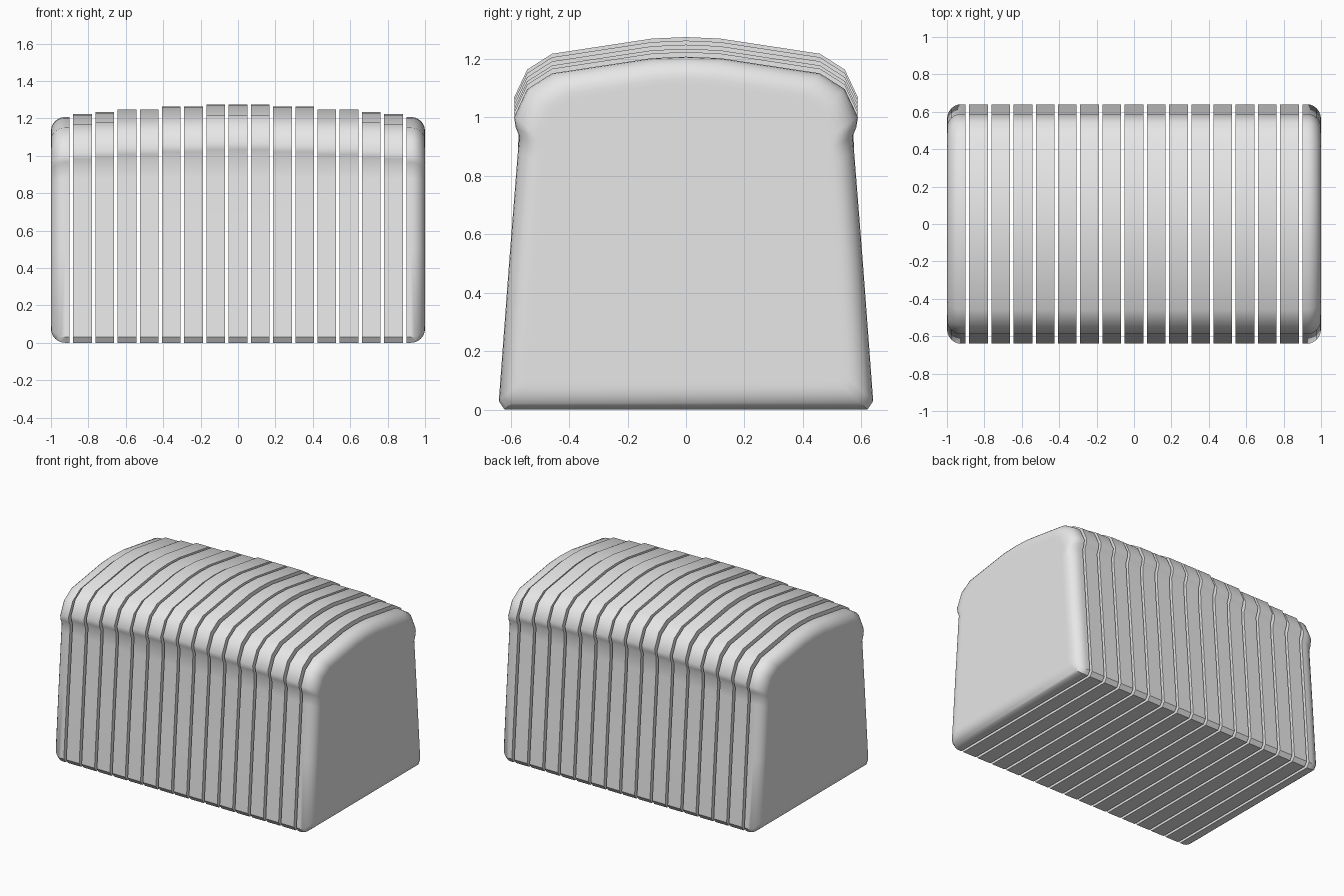
import bpy
import bmesh
from math import sin, cos, pi, radians

cube = bpy.data.objects.get("Cube")
if cube:
    bpy.data.objects.remove(cube)

# One plain colour for the whole loaf
grey = bpy.data.materials.new("plain_grey")
grey.use_nodes = True
colour = (0.8, 0.8, 0.8, 1)
grey.diffuse_color = colour
grey.node_tree.nodes["Principled BSDF"].inputs["Base Color"].default_value = colour

COUNT = 17
THICK = 0.1
PITCH = (2 - THICK) / (COUNT - 1)
ROUND = 0.075
MID_Z = 0.603

# Half cross-section of the shortest slice: wall, waist, bulge, domed crown
WALL = [(0.62, 0), (0.64, 0.03), (0.605, 0.5), (0.575, 0.88)]
CROWN = [(0.57, 0.935), (0.582, 0.965), (0.588, 1.0), (0.543, 1.096),
         (0.458, 1.15), (0.116, 1.202)]
# Rise of the crown, from the end slice to the middle one
RISE = [0, 0.016, 0.027, 0.041, 0.041, 0.055, 0.055, 0.067, 0.067]


def outline(rise):
    half = WALL + [(y, z + rise) for y, z in CROWN]
    return half + [(0, 1.207 + rise)] + [(-y, z) for y, z in reversed(half)]


def build_slice(name, rings, profile):
    """Loft the profile through (x, inset) rings and cap both ends."""
    bm = bmesh.new()
    loops = []
    for x, inset in rings:
        s = 1 - inset / MID_Z
        loops.append([bm.verts.new((x, y * s, MID_Z + (z - MID_Z) * s))
                      for y, z in profile])
    n = len(profile)
    for a, b in zip(loops, loops[1:]):
        for i in range(n):
            j = (i + 1) % n
            bm.faces.new((a[i], a[j], b[j], b[i]))
    bm.faces.new(loops[0])
    bm.faces.new(loops[-1])
    bmesh.ops.recalc_face_normals(bm, faces=bm.faces)
    mesh = bpy.data.meshes.new(name)
    bm.to_mesh(mesh)
    bm.free()
    mesh.materials.append(grey)
    obj = bpy.data.objects.new(name, mesh)
    bpy.context.collection.objects.link(obj)
    bpy.ops.object.select_all(action='DESELECT')
    obj.select_set(True)
    bpy.context.view_layer.objects.active = obj
    bpy.ops.object.shade_smooth_by_angle(angle=radians(35))


for k in range(COUNT):
    x0 = -1 + k * PITCH
    step = min(k, COUNT - 1 - k)
    if step:
        rings = [(x0, 0), (x0 + THICK, 0)]
        name = f"bread_slice_{k}"
    else:
        # Crust ends: the outer rim is rounded over
        side = -1 if k == 0 else 1
        rings = [(side * (1 - THICK), 0)]
        for i in range(7):
            a = i / 6 * pi / 2
            rings.append((side * (1 - ROUND + ROUND * sin(a)),
                          ROUND * (1 - cos(a))))
        rings.append((side, ROUND + 0.02))
        name = "right_crust_end" if k == 0 else "left_crust_end"
    build_slice(name, rings, outline(RISE[step]))
